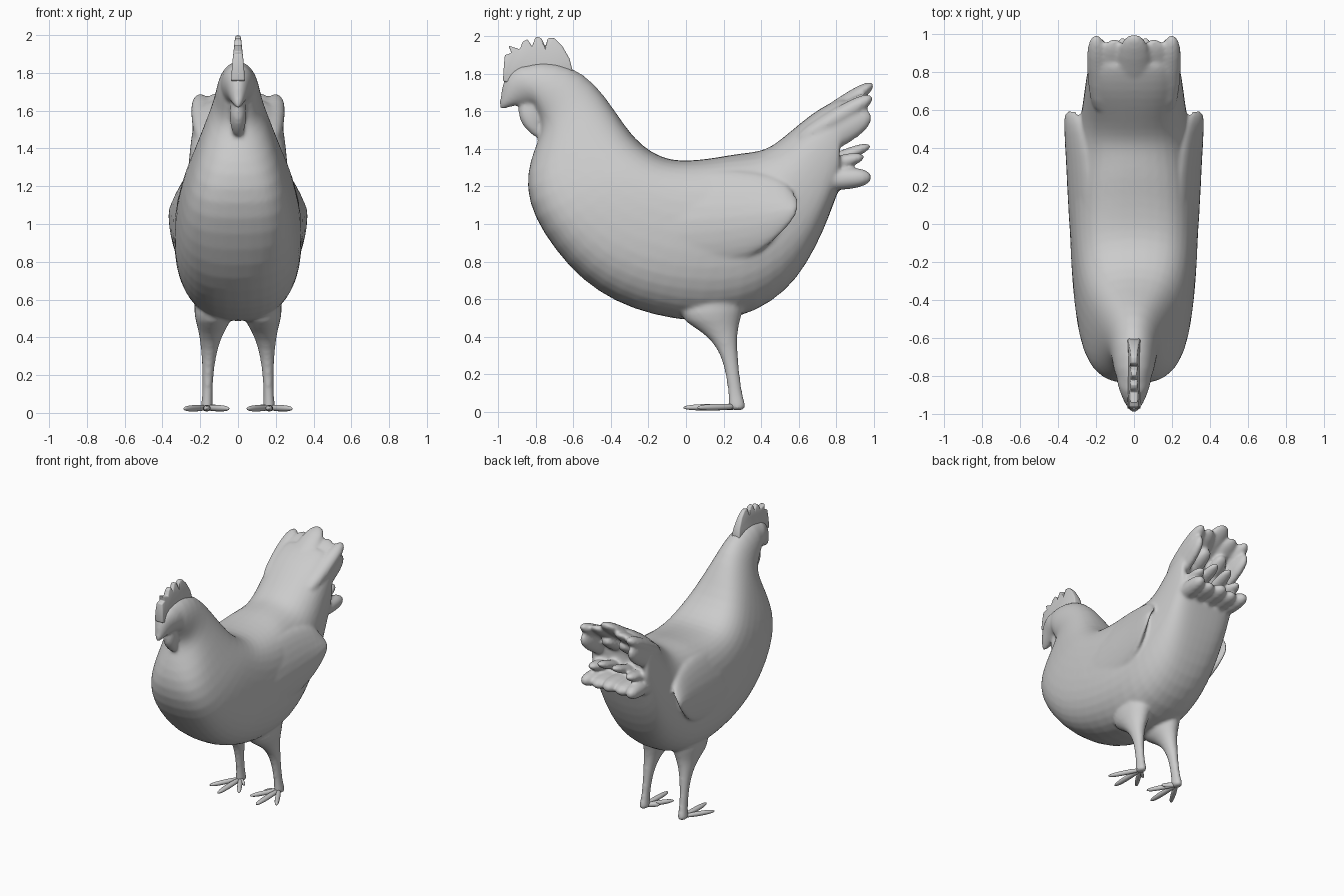
import bpy, bmesh, math
from mathutils import Vector

blend = []  # parts that flow into one skin


def finish(bm, name, levels=1):
    bmesh.ops.recalc_face_normals(bm, faces=bm.faces)
    me = bpy.data.meshes.new(name)
    bm.to_mesh(me)
    bm.free()
    me.polygons.foreach_set("use_smooth", [True] * len(me.polygons))
    ob = bpy.data.objects.new(name, me)
    bpy.context.collection.objects.link(ob)
    if levels:
        sub = ob.modifiers.new("Smooth", "SUBSURF")
        sub.levels = sub.render_levels = levels
    return ob


def loft(name, rings, seg=12, power=2.0, side=1, lean=0):
    """Each ring: (y, z) of one end, (y, z) of the other, half width, centre x[, power].
    lean moves the first end of every ring inwards."""
    bm = bmesh.new()
    rows = []
    for y1, z1, y2, z2, w, cx, *p in rings:
        e = 2 / (p[0] if p else power)
        row = []
        for i in range(seg):
            a = 2 * math.pi * i / seg
            c, s = math.cos(a), math.sin(a)
            c = math.copysign(abs(c) ** e, c) if abs(c) > 1e-6 else 0
            s = math.copysign(abs(s) ** e, s) if abs(s) > 1e-6 else 0
            t = (1 - s) / 2
            x = side * (cx + w * c - lean * max(0, s))
            row.append(bm.verts.new((x, y1 + (y2 - y1) * t, z1 + (z2 - z1) * t)))
        rows.append(row)
    for a, b in zip(rows, rows[1:]):
        for i in range(seg):
            j = (i + 1) % seg
            bm.faces.new((a[i], a[j], b[j], b[i]))
    bm.faces.new(rows[0])
    bm.faces.new(rows[-1])
    return finish(bm, name)


def taper(name, a, b, w, h, side=1):
    """Feather or toe: a flat pointed blade from a to b."""
    a, b = Vector(a), Vector(b)
    d = b - a
    n = Vector((0, -d.z, d.y)).normalized()
    rings = []
    for t, k in ((0, .75), (.4, 1), (.8, .9), (.95, .55), (1, .15)):
        p = a + d * t
        q = n * h * k
        rings.append((p.y + q.y, p.z + q.z, p.y - q.y, p.z - q.z, w * k, p.x))
    return loft(name, rings, 8, 2, side)


# Body, from neck to the hollow under the tail
body = loft("body", [
    (-.90, 1.85, -.81, 1.63, .08, 0),
    (-.76, 1.87, -.775, 1.56, .11, 0),
    (-.61, 1.845, -.77, 1.50, .12, 0),
    (-.48, 1.75, -.79, 1.44, .14, 0),
    (-.38, 1.61, -.835, 1.33, .19, 0, 2.4),
    (-.28, 1.46, -.855, 1.19, .245, 0, 3),
    (-.18, 1.38, -.81, 1.03, .29, 0, 3.1),
    (-.08, 1.34, -.70, .86, .315, 0, 3),
    (.03, 1.34, -.56, .70, .33, 0, 2.8),
    (.15, 1.355, -.38, .58, .34, 0, 2.6),
    (.25, 1.375, -.18, .51, .345, 0, 2.5),
    (.33, 1.385, .05, .47, .34, 0, 2.4),
    (.40, 1.395, .28, .49, .325, 0, 2.4),
    (.46, 1.42, .46, .58, .305, 0, 2.4),
    (.53, 1.475, .59, .70, .285, 0, 2.5),
    (.62, 1.55, .69, .87, .27, 0, 2.8),
    (.70, 1.61, .76, 1.03, .26, 0, 3),
    (.80, 1.665, .80, 1.15, .25, 0, 3),
    (.88, 1.69, .82, 1.18, .235, 0, 3),
    (.76, 1.57, .77, 1.27, .17, 0, 2.5)], seg=20)

# Face and beak
blend.append(loft("beak", [
    (-1.0, 1.615, -.985, 1.605, .012, 0),
    (-.985, 1.70, -.90, 1.635, .045, 0),
    (-.975, 1.79, -.83, 1.63, .065, 0),
    (-.89, 1.86, -.79, 1.62, .095, 0),
    (-.78, 1.86, -.76, 1.60, .105, 0)]))

# Wattle
blend.append(loft("wattle", [
    (-.88, 1.68, -.78, 1.68, .035, 0),
    (-.905, 1.60, -.76, 1.59, .048, 0),
    (-.88, 1.53, -.76, 1.52, .044, 0),
    (-.83, 1.48, -.76, 1.475, .03, 0),
    (-.80, 1.46, -.77, 1.46, .012, 0)]))

# Comb: toothed outline, extruded, thicker at its base
outline = [(-.60, 1.80), (-.62, 1.88), (-.66, 1.95), (-.70, 1.99), (-.735, 1.99), (-.75, 1.945),
           (-.77, 1.99), (-.80, 1.999), (-.82, 1.945), (-.845, 1.985), (-.87, 1.97), (-.885, 1.93),
           (-.945, 1.95), (-.93, 1.91), (-.965, 1.90), (-.97, 1.84), (-.975, 1.76), (-.88, 1.74)]
bm = bmesh.new()
face = bm.faces.new([bm.verts.new((-.036, y, z)) for y, z in outline])
ext = bmesh.ops.extrude_face_region(bm, geom=[face])
bmesh.ops.translate(bm, vec=(.072, 0, 0), verts=[v for v in ext["geom"] if isinstance(v, bmesh.types.BMVert)])
for v in bm.verts:
    v.co.x *= 1 - max(0, (v.co.z - 1.8) * 3)
comb = finish(bm, "comb", 0)
bev = comb.modifiers.new("Round", "BEVEL")
bev.width, bev.segments = .008, 2

# Upper and lower tail feathers on the centre line
blend.append(taper("upper_tail_feather", (0, .56, 1.44), (0, 1.0, 1.75), .11, .055))
blend.append(taper("lower_tail_feather", (0, .66, 1.23), (0, .99, 1.25), .08, .065))

for side, label in ((1, "left"), (-1, "right")):
    # Folded wing, merging into the back and flank
    blend.append(loft(label + "_wing", [
        (-.5, 1.16, -.5, .82, .03, .225),
        (-.25, 1.27, -.25, .74, .06, .27),
        (.05, 1.30, .05, .74, .075, .277),
        (.3, 1.30, .26, .78, .075, .287),
        (.45, 1.27, .40, .84, .055, .314),
        (.54, 1.22, .51, .94, .026, .346),
        (.61, 1.13, .60, 1.05, .011, .358)], 12, 2, side, .06))
    # Thigh and shank
    blend.append(loft(label + "_leg", [
        (0, .64, .33, .64, .10, .135),
        (-.06, .51, .31, .53, .11, .13),
        (.03, .455, .285, .46, .083, .135),
        (.13, .39, .275, .39, .056, .148),
        (.19, .29, .278, .29, .038, .155),
        (.213, .18, .29, .18, .029, .16),
        (.225, .08, .305, .08, .028, .162),
        (.225, .035, .32, .035, .036, .165),
        (.225, .005, .325, .005, .036, .165)], 12, 2, side))
    # Toes
    for i, tip in enumerate(((.165, -.015, .022), (.285, .06, .022), (.05, .08, .022), (.09, .2, .025))):
        taper(f"{label}_toe_{i + 1}", (.165, .27, .028), tip, .024, .02, side)
    # Tail fan
    for i, (a, b, w, h) in enumerate((
            ((.10, .56, 1.42), (.105, .975, 1.69), .10, .05),
            ((.17, .58, 1.43), (.20, .995, 1.68), .072, .06),
            ((.18, .60, 1.37), (.205, .985, 1.59), .055, .095),
            ((.09, .66, 1.42), (.07, .90, 1.57), .07, .05),
            ((.10, .66, 1.23), (.10, .975, 1.24), .08, .06),
            ((.16, .64, 1.23), (.195, .99, 1.25), .07, .07),
            ((.07, .66, 1.29), (.06, .985, 1.42), .06, .04),
            ((.16, .66, 1.29), (.16, .95, 1.36), .06, .045))):
        blend.append(taper(f"{label}_tail_feather_{i + 1}", a, b, w, h, side))

# Fuse the parts into one smooth skin
bpy.ops.object.select_all(action="DESELECT")
for ob in [body] + blend:
    ob.select_set(True)
bpy.context.view_layer.objects.active = body
bpy.ops.object.convert(target="MESH")
bpy.ops.object.join()
remesh = body.modifiers.new("Fuse", "REMESH")
remesh.mode, remesh.voxel_size, remesh.use_smooth_shade = "VOXEL", .011, True
soft = body.modifiers.new("Soften", "SMOOTH")
soft.factor, soft.iterations = .5, 10
